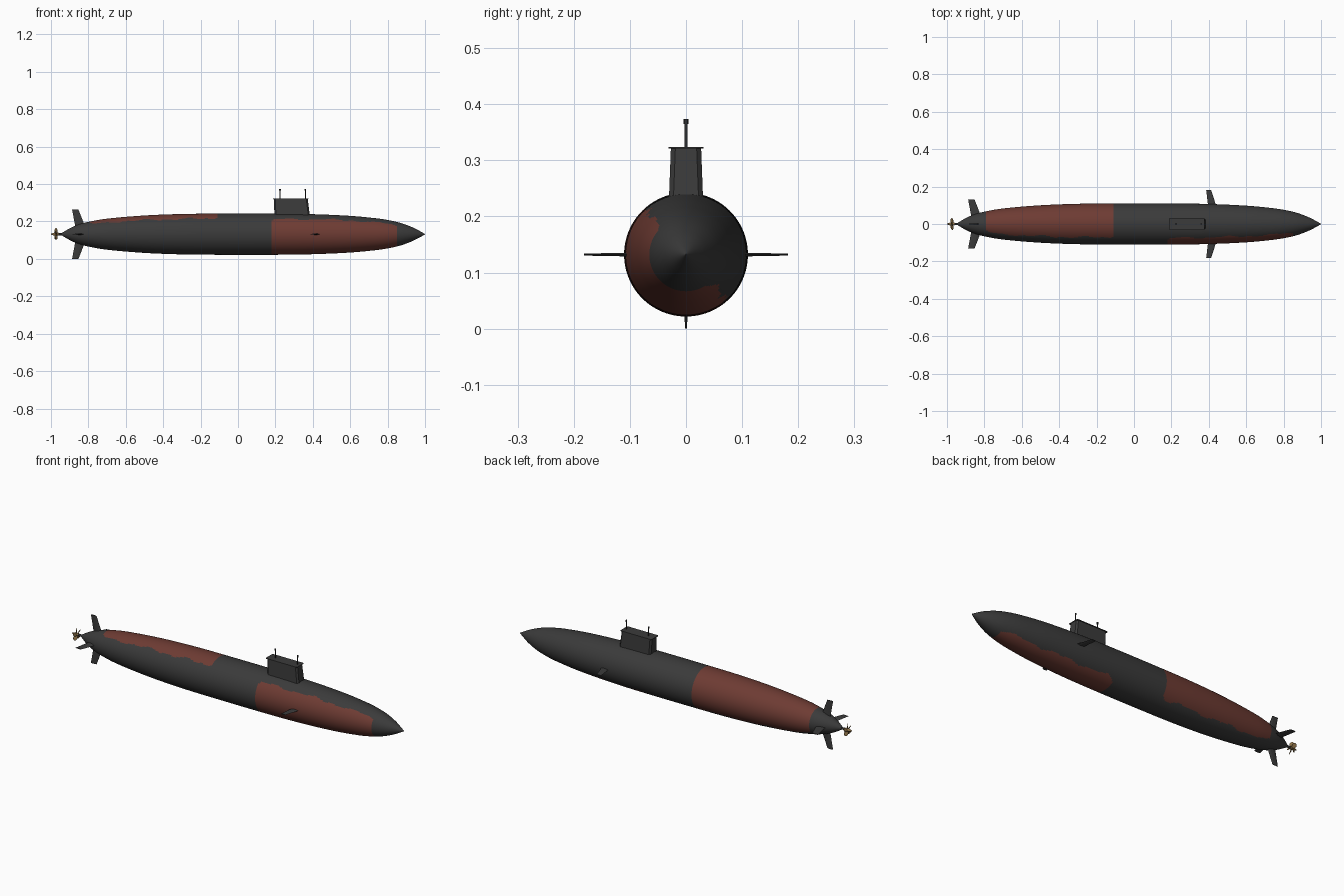
import bpy, bmesh, math
from mathutils import Matrix, Vector

if "Cube" in bpy.data.objects:
    bpy.data.objects.remove(bpy.data.objects["Cube"])

AXIS = 0.132  # height of the hull centre line


def material(name, rgb):
    m = bpy.data.materials.new(name)
    m.diffuse_color = (*rgb, 1)
    m.use_nodes = True
    m.node_tree.nodes["Principled BSDF"].inputs["Base Color"].default_value = m.diffuse_color
    return m


GREY = material("dark grey paint", (0.043, 0.043, 0.043))
RUST = material("red brown paint", (0.155, 0.044, 0.033))
BLACK = material("black fittings", (0.027, 0.027, 0.028))
BRASS = material("brass", (0.27, 0.17, 0.065))


def finish(name, bm, mats, smooth=None):
    bmesh.ops.recalc_face_normals(bm, faces=bm.faces)
    me = bpy.data.meshes.new(name)
    bm.to_mesh(me)
    bm.free()
    for m in mats:
        me.materials.append(m)
    ob = bpy.data.objects.new(name, me)
    bpy.context.collection.objects.link(ob)
    if smooth:
        bpy.ops.object.select_all(action='DESELECT')
        ob.select_set(True)
        bpy.context.view_layer.objects.active = ob
        bpy.ops.object.shade_smooth_by_angle(angle=math.radians(smooth))
    return ob


def loft(bm, loops):
    """Skin closed loops of equal length and cap both ends."""
    rows = [[bm.verts.new(p) for p in loop] for loop in loops]
    n = len(rows[0])
    for a, b in zip(rows, rows[1:]):
        for i in range(n):
            j = (i + 1) % n
            bm.faces.new((a[i], a[j], b[j], b[i]))
    bm.faces.new(rows[0])
    bm.faces.new(rows[-1])


def ring(x, r, n):
    return [(x, r * math.cos(2 * math.pi * i / n), AXIS + r * math.sin(2 * math.pi * i / n))
            for i in range(n)]


# Hull: radius profile along x, smoothly interpolated
PROFILE = [(-0.94, .008), (-0.90, .031), (-0.86, .049), (-0.8, .066), (-0.7, .083),
           (-0.5, .1), (-0.3, .108), (-0.1, .11), (0.2, .11), (0.4, .107), (0.6, .098),
           (0.73, .086), (0.8, .076), (0.87, .06), (0.93, .038), (0.97, .018), (1.0, .001)]


def radius(x):
    k = 0
    while k < len(PROFILE) - 2 and x > PROFILE[k + 1][0]:
        k += 1

    def slope(i):
        a, b = PROFILE[max(i - 1, 0)], PROFILE[min(i + 1, len(PROFILE) - 1)]
        return (b[1] - a[1]) / (b[0] - a[0])
    (x0, r0), (x1, r1) = PROFILE[k], PROFILE[k + 1]
    h = x1 - x0
    t = (x - x0) / h
    return (r0 * (2*t**3 - 3*t**2 + 1) + slope(k) * h * (t**3 - 2*t**2 + t)
            + r1 * (3*t**2 - 2*t**3) + slope(k + 1) * h * (t**3 - t**2))


bm = bmesh.new()
loft(bm, [ring(-0.94 + 0.01 * i, radius(-0.94 + 0.01 * i), 120) for i in range(195)])

# Painted patches: (x start, x end, centre angle, half angle), with wavy long edges
PATCHES = [(0.18, 0.85, 222, 90), (-0.79, -0.11, 42, 89)]
for f in bm.faces:
    c = f.calc_center_median()
    ang = math.degrees(math.atan2(c.z - AXIS, c.y))
    for x0, x1, mid, half in PATCHES:
        if x0 < c.x < x1:
            d = (ang - mid + 180) % 360 - 180
            wave = 3 * math.sin(c.x * 24 + mid) + 2 * math.sin(c.x * 57 + (1 if d > 0 else 4))
            corner = 10 * max(0, 1 - min(c.x - x0, x1 - c.x) / 0.035) ** 2
            if abs(d) < half + wave - corner:
                f.material_index = 1
finish("hull", bm, [GREY, RUST], 40)


# Sail: tapered block with slightly rounded plan, roof plate and masts
def plan(x0, x1, w, z, c=0.008):
    return [(x0 + c, -w, z), (x1 - c, -w, z), (x1, -w + c, z), (x1, w - c, z),
            (x1 - c, w, z), (x0 + c, w, z), (x0, w - c, z), (x0, -w + c, z)]


bm = bmesh.new()
loft(bm, [plan(0.196, 0.386, 0.031, 0.215), plan(0.191, 0.373, 0.027, 0.321)])
finish("sail", bm, [GREY])

bm = bmesh.new()
loft(bm, [plan(0.187, 0.376, 0.031, 0.321, 0.003), plan(0.187, 0.376, 0.031, 0.324, 0.003)])
finish("sail_roof", bm, [GREY])


def cylinder(bm, r1, r2, depth, centre, rot=Matrix(), n=16):
    bmesh.ops.create_cone(bm, cap_ends=True, segments=n, radius1=r1, radius2=r2, depth=depth,
                          matrix=Matrix.Translation(centre) @ rot)


for name, x, r in (("rear_mast", 0.225, 0.0045), ("front_mast", 0.36, 0.004)):
    bm = bmesh.new()
    cylinder(bm, 0.0025, 0.0025, 0.05, (x, 0, 0.345))
    cylinder(bm, r, r, 0.009, (x, 0, 0.369))
    finish(name, bm, [BLACK], 40)


# Fins: thin tapered blades rotated around the hull axis
def fin(name, angle, root, tip):
    bm = bmesh.new()
    loops = []
    for x0, x1, r, t in (root, tip):
        m = (x0 + x1) / 2
        loops.append([(x0, r, 0), (m - 0.008, r, -t), (m + 0.008, r, -t),
                      (x1, r, 0), (m + 0.008, r, t), (m - 0.008, r, t)])
    loft(bm, loops)
    bm.transform(Matrix.Translation((0, 0, AXIS)) @ Matrix.Rotation(math.radians(angle), 4, 'X'))
    finish(name, bm, [GREY])


for side, angle in (("left", 0), ("right", 180)):
    fin("bow_plane_" + side, angle, (0.397, 0.442, 0.09, .0035), (0.386, 0.412, 0.182, .0018))
for side, angle in (("left", 0), ("top", 90), ("right", 180), ("bottom", 270)):
    fin("tail_fin_" + side, angle, (-0.868, -0.813, 0.03, .004), (-0.887, -0.853, 0.132, .002))

# Propeller: shaft, hub and five twisted blades
TURN = Matrix.Rotation(math.radians(-90), 4, 'Y')
bm = bmesh.new()
cylinder(bm, 0.006, 0.006, 0.04, (-0.95, 0, AXIS), TURN)
finish("propeller_shaft", bm, [BLACK], 40)
bm = bmesh.new()
cylinder(bm, 0.008, 0.008, 0.022, (-0.972, 0, AXIS), TURN)
cylinder(bm, 0.008, 0.002, 0.017, (-0.9915, 0, AXIS), TURN)
for k in range(5):
    spin = Matrix.Translation((-0.973, 0, AXIS)) @ Matrix.Rotation(2 * math.pi * k / 5, 4, 'X')
    loops = []
    for r, w, twist in ((0.004, 0.005, 55), (0.014, 0.010, 45), (0.024, 0.011, 35), (0.032, 0.005, 30)):
        rot = spin @ Matrix.Rotation(math.radians(twist), 4, 'Z')
        loops.append([rot @ Vector((s * 0.0012, q * w, r)) for s, q in ((-1, -1), (1, -1), (1, 1), (-1, 1))])
    loft(bm, loops)
finish("propeller", bm, [BRASS], 40)
